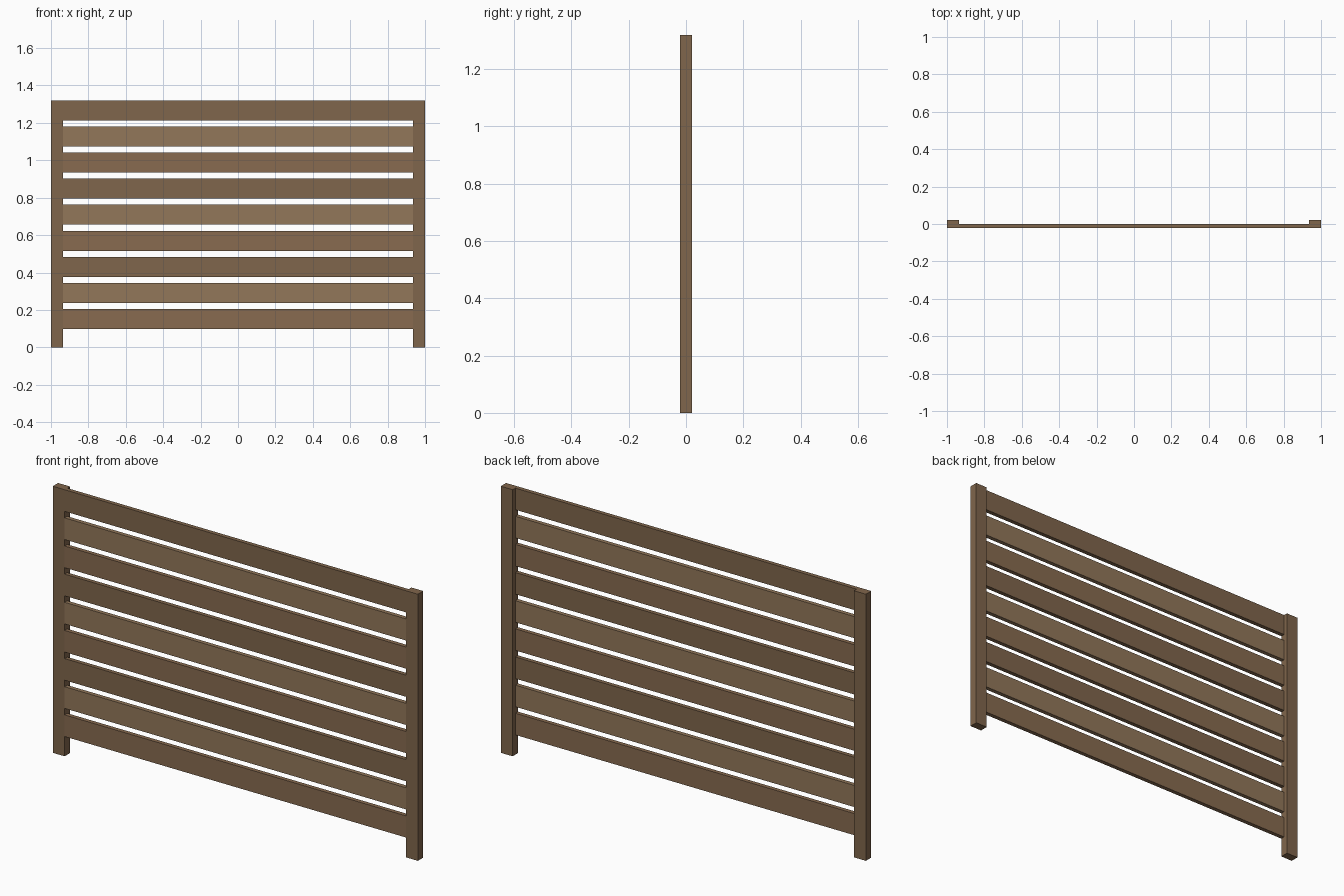
import bpy

if "Cube" in bpy.data.objects:
    bpy.data.objects.remove(bpy.data.objects["Cube"])


def material(name, rgb):
    m = bpy.data.materials.new(name)
    m.diffuse_color = (*rgb, 1)
    m.use_nodes = True
    m.node_tree.nodes["Principled BSDF"].inputs["Base Color"].default_value = m.diffuse_color
    return m


def box(name, x, y, z, mat):
    """Box from (min, max) ranges on each axis."""
    spans = (x, y, z)
    bpy.ops.mesh.primitive_cube_add(size=1, location=[(a + b) / 2 for a, b in spans])
    ob = bpy.context.object
    ob.name = name
    ob.scale = [b - a for a, b in spans]
    bpy.ops.object.transform_apply(location=False, rotation=False, scale=True)
    ob.data.materials.append(mat)
    return ob


medium = material("wood_medium", (0.246, 0.147, 0.080))
light = material("wood_light", (0.287, 0.184, 0.102))
dark = material("wood_dark", (0.216, 0.133, 0.072))

HEIGHT, INNER, HALF_DEPTH = 1.32, 0.935, 0.021

# Posts at both ends
box("left_post", (-1, -INNER), (-HALF_DEPTH, HALF_DEPTH), (0, HEIGHT), dark)
box("right_post", (INNER, 1), (-HALF_DEPTH, HALF_DEPTH), (0, HEIGHT), dark)

# Nine slats between the posts, flush with the front, in three wood tones
COUNT, SLAT, BOTTOM = 9, 0.107, 0.098
pitch = (HEIGHT - SLAT - BOTTOM) / (COUNT - 1)
for i in range(COUNT):
    z = BOTTOM + i * pitch
    box(f"slat_{i + 1}", (-INNER, INNER), (-HALF_DEPTH, 0.0), (z, z + SLAT),
        (medium, light, dark)[i % 3])
